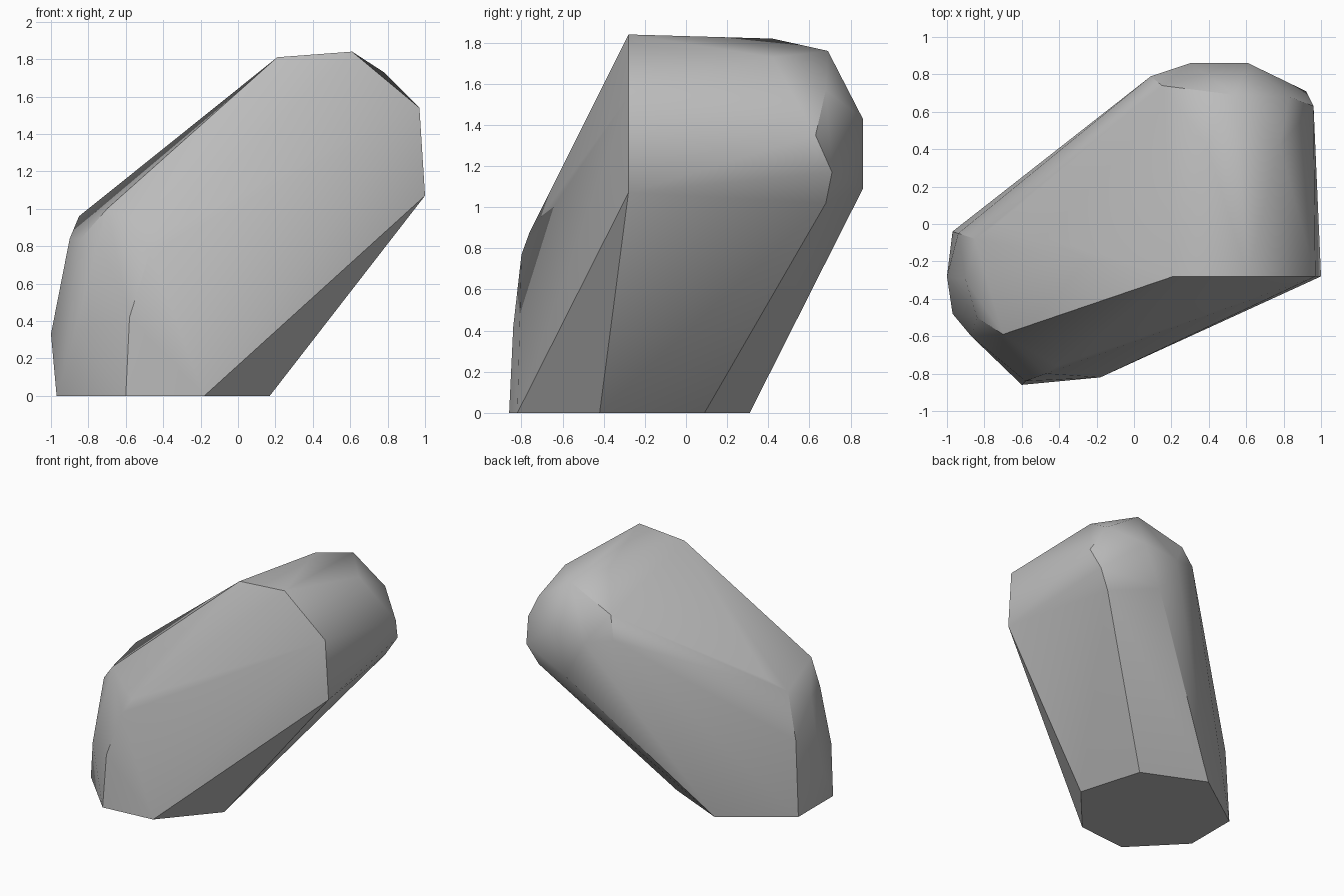
import bpy
import bmesh
import math

cube = bpy.data.objects.get("Cube")
if cube:
    bpy.data.objects.remove(cube)

stone = bpy.data.materials.new("grey stone")
stone.use_nodes = True
colour = (0.5, 0.5, 0.5, 1)
stone.diffuse_color = colour
stone.node_tree.nodes["Principled BSDF"].inputs["Base Color"].default_value = colour

# Flat base outline, on the ground
base = [(-.6, -.86), (-.18, -.82), (.17, -.42), (.02, .09),
        (-.47, .31), (-.97, -.04), (-.97, -.48)]

# Rounded low shoulder on the right-hand end
shoulder = [(-1, -.28, .33), (-.9, -.3, .84), (-.85, -.08, .96),
            (-.73, 0, 1.05), (-.94, -.05, .6), (-.87, -.6, .35),
            (-.84, -.5, .84), (-.7, -.59, 1), (-.47, -.8, .77),
            (-.41, -.76, .88), (-.58, -.84, .42)]

# Leaning upper end: front rim, then crown, then back
crown_front = [(.21, 1.81), (.61, 1.84), (.97, 1.54), (1, 1.07)]
crown = [(.39, .42, 1.82), (.78, .42, 1.73), (.15, .74, 1.62),
         (.54, .69, 1.76), (.83, .68, 1.57), (.96, .63, 1.35),
         (.92, .71, 1.17), (.83, .68, 1.02)]
back = [(.47, .86, 1.09), (.61, .86, 1.43), (.3, .86, 1.4), (.09, .79, 1.45)]

points = [(x, y, 0) for x, y in base] + shoulder
points += [(x, -.28, z) for x, z in crown_front] + crown + back

# Wrap the corners in one faceted boulder
bm = bmesh.new()
for p in points:
    bm.verts.new(p)
hull = bmesh.ops.convex_hull(bm, input=bm.verts)
loose = [v for v in bm.verts if not v.link_faces]
bmesh.ops.delete(bm, geom=loose, context='VERTS')
bmesh.ops.dissolve_limit(bm, angle_limit=math.radians(1),
                         verts=bm.verts, edges=bm.edges)
bmesh.ops.recalc_face_normals(bm, faces=bm.faces)

mesh = bpy.data.meshes.new("boulder")
bm.to_mesh(mesh)
bm.free()
mesh.materials.append(stone)
boulder = bpy.data.objects.new("boulder", mesh)
bpy.context.collection.objects.link(boulder)

# Soft facets with crisp main ridges
bpy.ops.object.select_all(action='DESELECT')
boulder.select_set(True)
bpy.context.view_layer.objects.active = boulder
bpy.ops.object.shade_smooth_by_angle(angle=math.radians(35))
